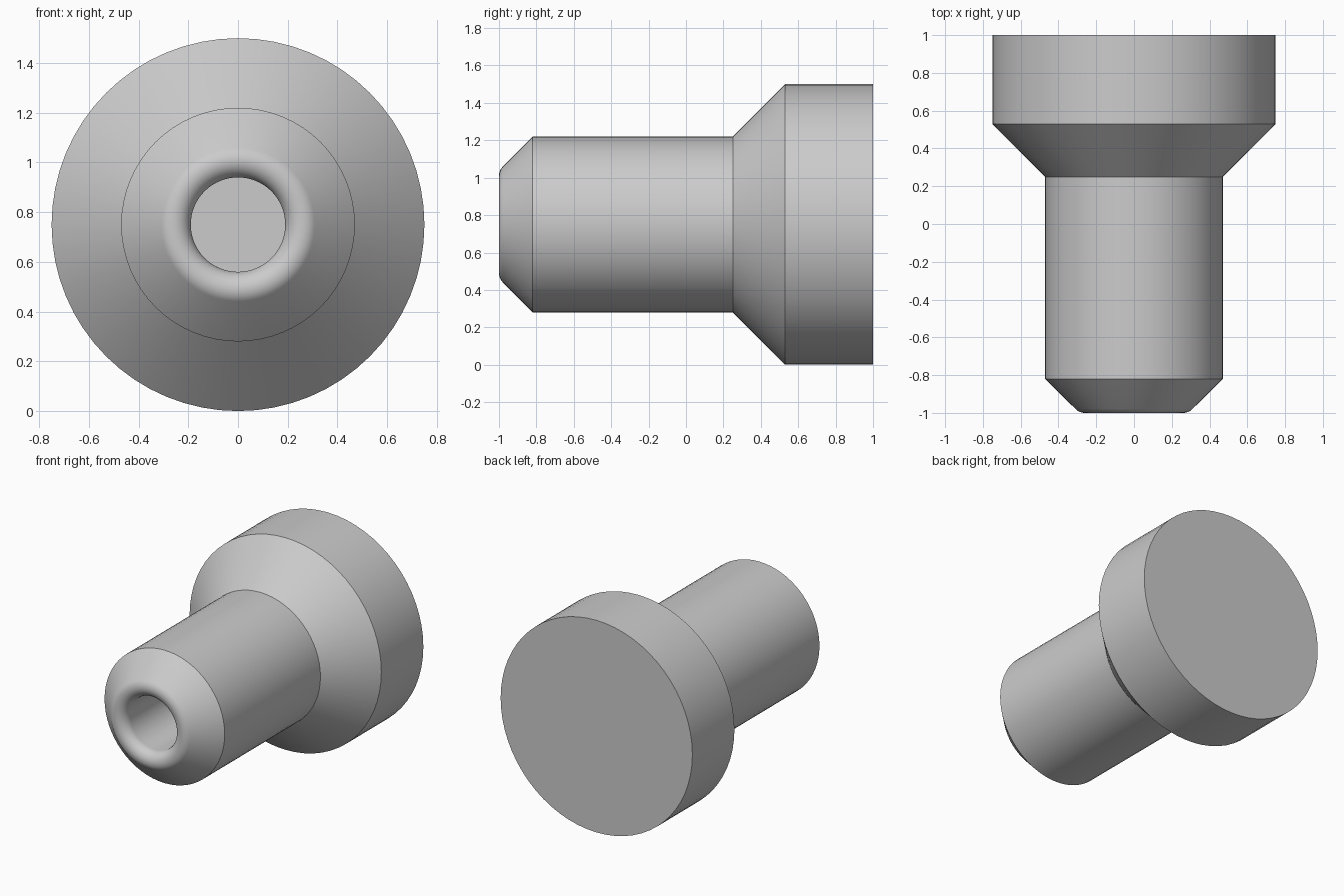
import bpy, bmesh, math
from mathutils import Vector, Matrix

cube = bpy.data.objects.get("Cube")
if cube:
    bpy.data.objects.remove(cube, do_unlink=True)

SEGMENTS = 64
AXIS_Z = 0.75

# Plain grey material
grey = bpy.data.materials.new("grey")
grey.use_nodes = True
colour = (0.6, 0.6, 0.6, 1)
grey.diffuse_color = colour
grey.node_tree.nodes["Principled BSDF"].inputs["Base Color"].default_value = colour


def arc(radius, y, size, start, end, steps):
    """Points (radius, y) of a rounded edge, angle measured from the front."""
    points = []
    for i in range(steps + 1):
        a = math.radians(start + (end - start) * i / steps)
        points.append((radius + size * math.sin(a), y - size * math.cos(a)))
    return points


def turned(name, profile):
    """Revolve a (radius, y) profile around the lengthwise axis."""
    bm = bmesh.new()
    verts = [bm.verts.new((r, y, 0)) for r, y in profile]
    edges = [bm.edges.new(pair) for pair in zip(verts, verts[1:])]
    bmesh.ops.spin(bm, geom=verts + edges, cent=(0, 0, 0), axis=(0, 1, 0),
                   angle=math.tau, steps=SEGMENTS, use_duplicate=False)
    bmesh.ops.remove_doubles(bm, verts=bm.verts, dist=0.0001)
    # Flat caps: back disc and bore floor
    bmesh.ops.holes_fill(bm, edges=[e for e in bm.edges if e.is_boundary], sides=0)
    bmesh.ops.recalc_face_normals(bm, faces=bm.faces)
    bmesh.ops.translate(bm, verts=bm.verts, vec=(0, 0, AXIS_Z))
    mesh = bpy.data.meshes.new(name)
    bm.to_mesh(mesh)
    bm.free()
    obj = bpy.data.objects.new(name, mesh)
    bpy.context.collection.objects.link(obj)
    mesh.materials.append(grey)
    bpy.ops.object.select_all(action="DESELECT")
    obj.select_set(True)
    bpy.context.view_layer.objects.active = obj
    bpy.ops.object.shade_smooth_by_angle(angle=math.radians(30))
    return obj


# Bore, rounded lip, chamfered nose, shank, flare and head
bore = [(0.19, 0.25)]
lip = arc(0.26, -0.93, 0.07, -90, 45, 18)
body = [(0.47, -0.82), (0.47, 0.25), (0.75, 0.53), (0.75, 1.0)]
turned("stepped_plug", bore + lip + body)
